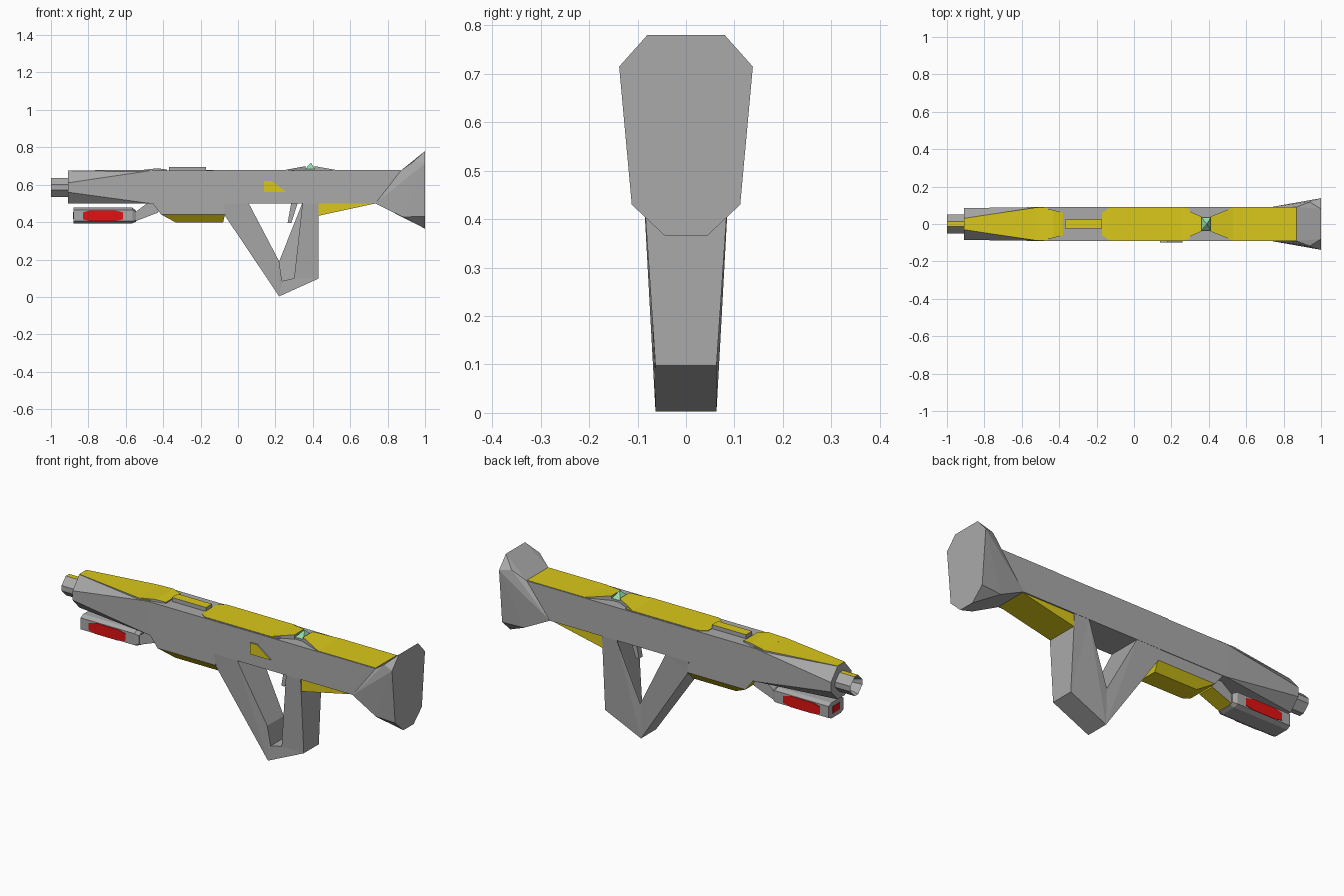
import bpy, bmesh
from mathutils import Vector

old = bpy.data.objects.get("Cube")
if old:
    bpy.data.objects.remove(old, do_unlink=True)


def material(name, rgb):
    m = bpy.data.materials.new(name)
    m.use_nodes = True
    m.diffuse_color = (*rgb, 1)
    m.node_tree.nodes["Principled BSDF"].inputs["Base Color"].default_value = (*rgb, 1)
    return m


GREY = material("steel grey", (0.40, 0.40, 0.40))
YELLOW = material("warning yellow", (0.70, 0.58, 0.01))
RED = material("lamp red", (0.75, 0.006, 0.006))
GREEN = material("sight green", (0.30, 0.72, 0.42))


def finish(name, bm, mats, rule=None):
    """Turn a bmesh into an object; rule(normal, centre) picks the second colour."""
    bmesh.ops.recalc_face_normals(bm, faces=bm.faces[:])
    bm.normal_update()
    for f in bm.faces:
        f.material_index = int(bool(rule and rule(f.normal, f.calc_center_median())))
    me = bpy.data.meshes.new(name)
    bm.to_mesh(me)
    bm.free()
    for m in mats:
        me.materials.append(m)
    ob = bpy.data.objects.new(name, me)
    bpy.context.scene.collection.objects.link(ob)
    return ob


def hull_mesh(points):
    bm = bmesh.new()
    for p in points:
        bm.verts.new(p)
    bmesh.ops.convex_hull(bm, input=bm.verts[:])
    loose = [v for v in bm.verts if not v.link_faces]
    bmesh.ops.delete(bm, geom=loose, context='VERTS')
    bmesh.ops.dissolve_limit(bm, angle_limit=0.01, verts=bm.verts[:], edges=bm.edges[:])
    return bm


def hull(name, points, mats=(GREY,), rule=None):
    return finish(name, hull_mesh(points), mats, rule)


def both(points):
    """Mirror points across the centre plane."""
    return [(x, s * y, z) for x, y, z in points for s in (-1, 1)]


def octagon(x, half_y, z0, z1, flat, side0, side1):
    return both([(x, flat, z0), (x, half_y, side0), (x, half_y, side1), (x, flat, z1)])


def prism(name, profile, width, mats=(GREY,), rule=None):
    """Extrude an x-z profile across y; width(z) gives the half width."""
    bm = bmesh.new()
    sides = [[bm.verts.new((x, s * width(z), z)) for x, z in profile] for s in (-1, 1)]
    for ring in sides:
        bm.faces.new(ring)
    n = len(profile)
    for i in range(n):
        j = (i + 1) % n
        bm.faces.new((sides[0][i], sides[0][j], sides[1][j], sides[1][i]))
    bmesh.ops.triangulate(bm, faces=[f for f in bm.faces if len(f.verts) > 4])
    return finish(name, bm, mats, rule)


def upward(n, c):
    return n.z > 0.8


def downward(n, c):
    return n.z < -0.1


TWO = (GREY, YELLOW)
HALF, TOP, LOW = 0.091, 0.675, 0.5

# Receiver: octagonal nose that becomes a rectangular body
hull("receiver", octagon(-0.91, 0.085, LOW, TOP, 0.03, 0.56, 0.61)
     + both([(-0.47, HALF, LOW), (-0.47, HALF, TOP),
             (0.735, HALF, LOW), (0.87, HALF, TOP)]))

# Flared shoulder stock with bevelled corners
hull("stock", both([(0.735, HALF, LOW), (0.87, HALF, TOP),
                    (0.94, 0.118, 0.725), (0.88, 0.102, 0.428),
                    (1, 0.08, 0.78), (1, 0.138, 0.715),
                    (1, 0.112, 0.43), (1, 0.043, 0.365)]))

# Muzzle with a bored end
bm = hull_mesh(octagon(-1, 0.05, 0.535, 0.637, 0.014, 0.572, 0.6)
               + octagon(-0.9, 0.05, 0.535, 0.637, 0.014, 0.572, 0.6))
bm.normal_update()
end = [f for f in bm.faces if abs(f.normal.x) > 0.9 and f.calc_center_median().x < -0.95]
bmesh.ops.inset_region(bm, faces=end, thickness=0.018)
for v in end[0].verts:
    v.co += Vector((0.06, 0, 0))
finish("muzzle", bm, TWO, lambda n, c: n.z > 0.9 and c.z > 0.62)


# Yellow top covers, tapered at their ends
def cover(name, outline):
    """outline holds (x, half width, height above the receiver)."""
    hull(name, both([(x, y, TOP - 0.005) for x, y, h in outline]
                    + [(x, y, TOP + h) for x, y, h in outline]), TWO, upward)


cover("nose_cover", [(-0.91, 0.03, 0.002), (-0.52, 0.089, 0.003), (-0.46, 0.087, 0.003)])
cover("nose_ramp", [(-0.52, 0.088, 0.003), (-0.43, 0.075, 0.013), (-0.38, 0.06, 0.006)])
cover("middle_cover", [(-0.17, 0.06, 0.003), (-0.13, 0.088, 0.005),
                       (0.27, 0.088, 0.005), (0.30, 0.08, 0.005)])
cover("front_sight_ramp", [(0.25, 0.088, 0.004), (0.36, 0.04, 0.024)])
cover("rear_sight_ramp", [(0.41, 0.04, 0.024), (0.53, 0.088, 0.003)])
cover("rear_cover", [(0.51, 0.085, 0.003), (0.53, 0.089, 0.003), (0.87, 0.089, 0.003)])
cover("top_rail", [(-0.37, 0.025, 0.021), (-0.17, 0.025, 0.021)])

# Sight: grey block carrying a small green pyramid
hull("sight_base", both([(x, 0.037, z) for x in (0.355, 0.415) for z in (0.67, 0.685)]))
hull("sight_gem", both([(0.36, 0.035, 0.685), (0.41, 0.035, 0.685)]) + [(0.39, 0, 0.718)],
     (GREEN,))

# Handguard with yellow underside
hull("handguard", both([(-0.46, 0.088, 0.505), (-0.07, 0.088, 0.505),
                        (-0.41, 0.088, 0.44), (-0.07, 0.088, 0.44),
                        (-0.33, 0.052, 0.397), (-0.08, 0.052, 0.397)]),
     TWO, lambda n, c: n.z < -0.1 or c.z < 0.44)

# Lamp pod, its neck and red panes
hull("lamp_pod", octagon(-0.88, 0.062, 0.394, 0.477, 0.04, 0.405, 0.466)
     + octagon(-0.565, 0.062, 0.394, 0.477, 0.04, 0.405, 0.466)
     + octagon(-0.545, 0.05, 0.402, 0.462, 0.035, 0.41, 0.455))
prism("pod_neck", [(-0.56, 0.445), (-0.48, 0.505), (-0.40, 0.505), (-0.43, 0.45), (-0.56, 0.4)],
      lambda z: 0.045, TWO, downward)
pane = [(-0.83, 0.415), (-0.79, 0.405), (-0.66, 0.405), (-0.615, 0.415),
        (-0.615, 0.452), (-0.66, 0.463), (-0.79, 0.463), (-0.83, 0.452)]
for side, s in (("left", 1), ("right", -1)):
    hull(f"{side}_lamp_pane", [(x, s * y, z) for x, z in pane for y in (0.06, 0.065)], (RED,))
hull("front_lamp_pane", both([(x, 0.03, z) for x in (-0.883, -0.878) for z in (0.418, 0.454)]),
     (RED,))

# Open grip loop, narrowing downwards
prism("grip_loop", [(-0.08, 0.505), (-0.07, 0.435), (0.22, 0.003), (0.43, 0.098), (0.43, 0.505),
                    (0.345, 0.505), (0.30, 0.1), (0.235, 0.085), (0.22, 0.19), (0.055, 0.505)],
      lambda z: 0.063 + 0.027 * max(0, z - 0.1) / 0.4)

# Trigger
prism("trigger", [(0.285, 0.505), (0.265, 0.395), (0.285, 0.395), (0.32, 0.505)],
      lambda z: 0.016)

# Yellow wedge under the rear body
prism("rear_wedge", [(0.425, 0.503), (0.425, 0.433), (0.735, 0.5)], lambda z: 0.084, (YELLOW,))

# Side port plate on the right
hull("side_port", [(x, y, z) for x, z in ((0.14, 0.56), (0.26, 0.56), (0.18, 0.62), (0.14, 0.62))
                   for y in (-0.09, -0.099)], TWO, lambda n, c: n.y < -0.9)
